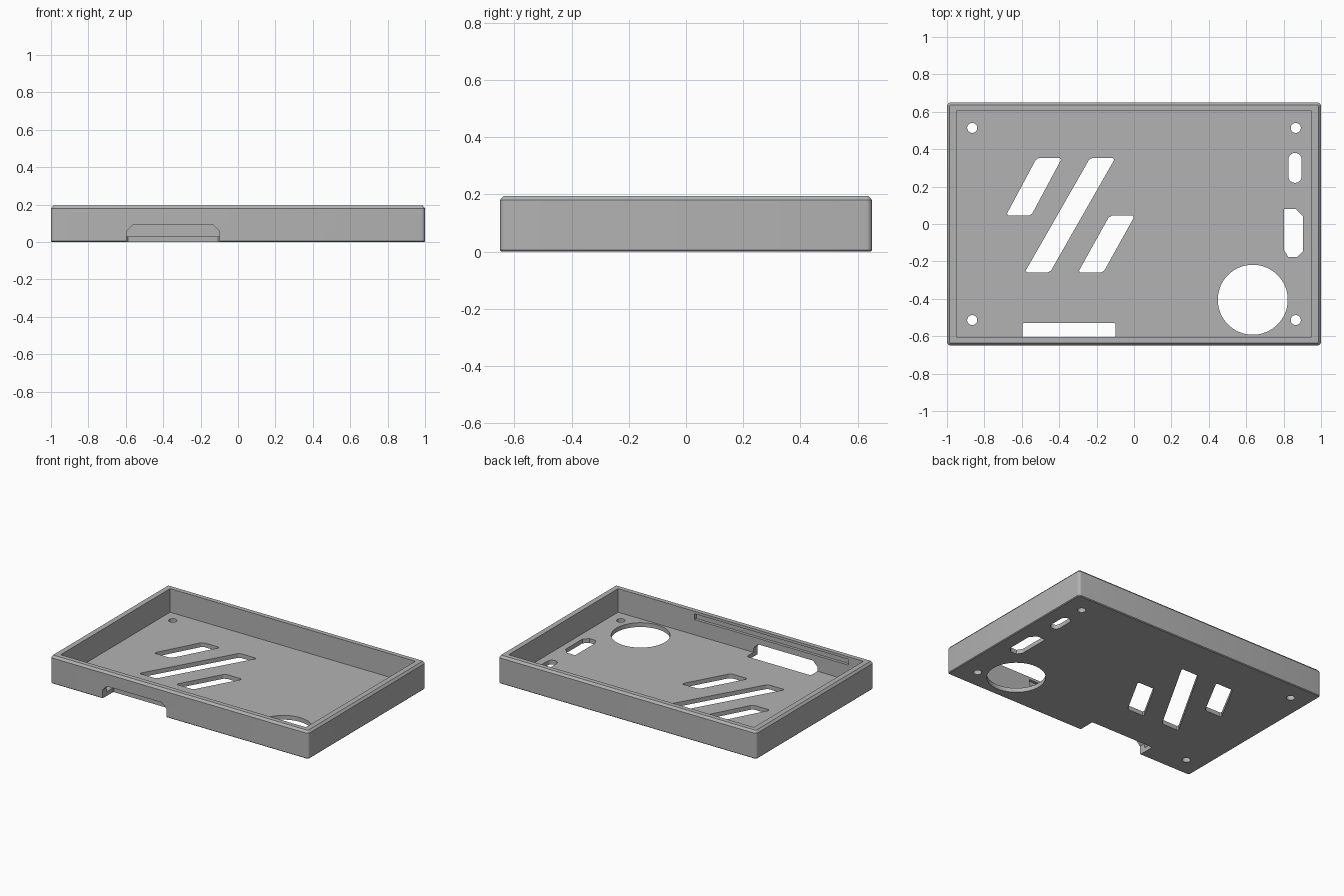
import bpy, bmesh, math

cube = bpy.data.objects.get("Cube")
if cube:
    bpy.data.objects.remove(cube, do_unlink=True)

grey = bpy.data.materials.new("light grey plastic")
grey.use_nodes = True
grey.diffuse_color = (0.45, 0.45, 0.45, 1)
grey.node_tree.nodes["Principled BSDF"].inputs["Base Color"].default_value = grey.diffuse_color


def loft(name, rings):
    """Solid through matching rings of 3D points, capped at both ends."""
    bm = bmesh.new()
    loops = [[bm.verts.new(p) for p in ring] for ring in rings]
    for a, b in zip(loops, loops[1:]):
        for i in range(len(a)):
            j = (i + 1) % len(a)
            bm.faces.new((a[i], a[j], b[j], b[i]))
    bm.faces.new(loops[0][::-1])
    bm.faces.new(loops[-1])
    bmesh.ops.recalc_face_normals(bm, faces=bm.faces)
    mesh = bpy.data.meshes.new(name)
    bm.to_mesh(mesh)
    bm.free()
    mesh.materials.append(grey)
    obj = bpy.data.objects.new(name, mesh)
    bpy.context.collection.objects.link(obj)
    return obj


def rounded_rect(hx, hy, r, cx=0, cy=0, steps=5):
    pts = []
    for k, (sx, sy) in enumerate([(1, 1), (-1, 1), (-1, -1), (1, -1)]):
        for i in range(steps + 1):
            a = math.pi / 2 * (k + i / steps)
            pts.append((cx + sx * (hx - r) + r * math.cos(a),
                        cy + sy * (hy - r) + r * math.sin(a)))
    return pts


def circle(cx, cy, r, n):
    return [(cx + r * math.cos(2 * math.pi * i / n),
             cy + r * math.sin(2 * math.pi * i / n)) for i in range(n)]


def soften(pts, d):
    """Clip every corner of a polygon by distance d."""
    out = []
    for i, p in enumerate(pts):
        for q in (pts[i - 1], pts[(i + 1) % len(pts)]):
            t = d / math.dist(p, q)
            out.append((p[0] + (q[0] - p[0]) * t, p[1] + (q[1] - p[1]) * t))
    return out


def at_z(pts, z):
    return [(x, y, z) for x, y in pts]


FLOOR, TOP = 0.03, 0.195
HX, HY = 1.0, 0.65
INX, INY = 0.95, 0.605

# Tray body with softened bottom edge and chamfered rim
tray = loft("case_tray", [at_z(rounded_rect(HX - d, HY - d, 0.02 - d), z)
                          for d, z in [(0.005, 0), (0, 0.005), (0, TOP - 0.015), (0.013, TOP)]])


def cut(pts, z0=-0.1, z1=0.1, rings=None):
    cutter = loft("cutter", rings or [at_z(pts, z0), at_z(pts, z1)])
    cutter.hide_render = True
    mod = tray.modifiers.new("cut", "BOOLEAN")
    mod.operation = "DIFFERENCE"
    mod.solver = "EXACT"
    mod.object = cutter
    bpy.context.view_layer.objects.active = tray
    bpy.ops.object.modifier_apply(modifier=mod.name)
    bpy.data.objects.remove(cutter, do_unlink=True)


def box(x0, x1, y0, y1):
    return [(x0, y0), (x1, y0), (x1, y1), (x0, y1)]


# Inner pocket
cut(box(-INX, INX, -INY, INY), FLOOR, 0.4)

# Screw holes and large round opening
for sx in (-1, 1):
    for sy in (-1, 1):
        cut(circle(sx * 0.865, sy * 0.514, 0.027, 24))
cut(circle(0.635, -0.405, 0.187, 64))

# Slanted vents: top-left x, bottom-left x, top y, bottom y
for xt, xb, yt, yb in [(-0.52, -0.685, 0.353, 0.045),
                       (-0.235, -0.585, 0.353, -0.26),
                       (-0.13, -0.30, 0.045, -0.26)]:
    w = 0.135
    cut(soften([(xb, yb), (xb + w, yb), (xt + w, yt), (xt, yt)], 0.012))

# Pill slot and clipped connector slot
cut(rounded_rect(0.035, 0.08, 0.034, 0.861, 0.30))
cut([(0.802, 0.08), (0.865, 0.08), (0.904, 0.04), (0.904, -0.145),
     (0.872, -0.176), (0.825, -0.176), (0.802, -0.14)])

# Front notch: floor part, then clipped opening through the wall
cut(soften(box(-0.595, -0.10, -0.8, -0.53), 0.006), -0.1, FLOOR + 0.01)
notch = [(-0.595, -0.1), (-0.10, -0.1), (-0.10, 0.06), (-0.135, 0.095),
         (-0.56, 0.095), (-0.595, 0.06)]
cut(None, rings=[[(x, y, z) for x, z in notch] for y in (-0.8, -0.58)])

# Retaining groove inside the front wall
cut(box(-0.835, 0.357, -INY - 0.02, -INY + 0.05), 0.137, 0.177)

bpy.ops.object.select_all(action="DESELECT")
tray.select_set(True)
bpy.context.view_layer.objects.active = tray
bpy.ops.object.shade_smooth_by_angle(angle=math.radians(30))
